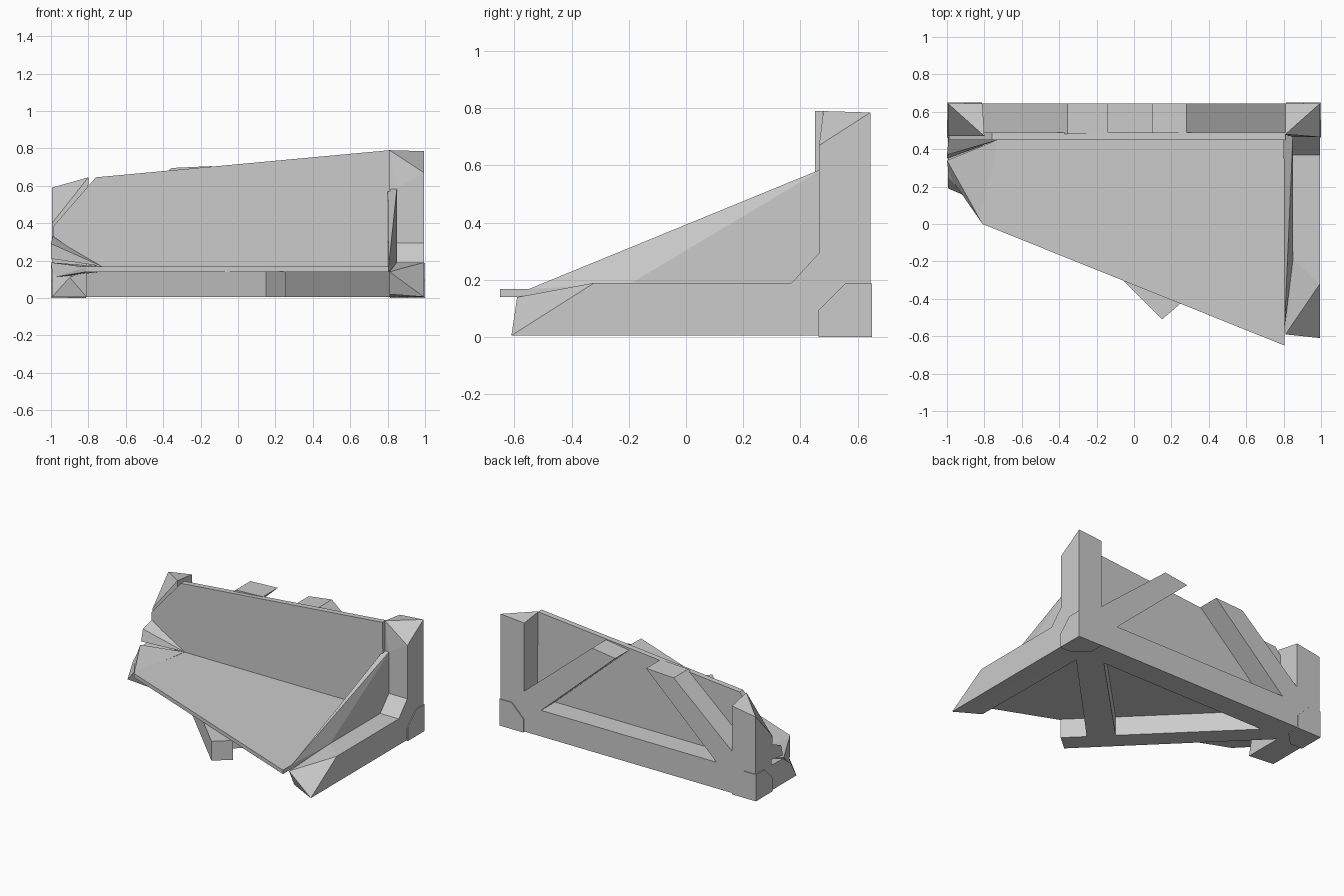
import bpy, bmesh

if "Cube" in bpy.data.objects:
    bpy.data.objects.remove(bpy.data.objects["Cube"])


def finish(name, bm):
    bmesh.ops.recalc_face_normals(bm, faces=bm.faces)
    me = bpy.data.meshes.new(name)
    bm.to_mesh(me)
    bm.free()
    ob = bpy.data.objects.new(name, me)
    bpy.context.collection.objects.link(ob)
    return ob


def prism(name, axis, lo, hi, outline):
    """Extrude a 2D outline along an axis (x: y,z / y: x,z / z: x,y)."""
    def at(p, d):
        c = list(p)
        c.insert("xyz".index(axis), d)
        return c
    bm = bmesh.new()
    f = bm.faces.new([bm.verts.new(at(p, lo)) for p in outline])
    ext = bmesh.ops.extrude_face_region(bm, geom=[f])
    for v in ext["geom"]:
        if isinstance(v, bmesh.types.BMVert):
            v.co["xyz".index(axis)] = hi
    return finish(name, bm)


def hull(name, pts):
    """Convex chunk with broken, slanted ends."""
    bm = bmesh.new()
    for p in pts:
        bm.verts.new(p)
    res = bmesh.ops.convex_hull(bm, input=bm.verts)
    junk = {g for g in res["geom_interior"] + res["geom_unused"]
            if isinstance(g, bmesh.types.BMVert)}
    bmesh.ops.delete(bm, geom=list(junk), context='VERTS')
    bmesh.ops.dissolve_limit(bm, angle_limit=0.01, verts=bm.verts, edges=bm.edges)
    return finish(name, bm)


B = 0.006          # beams sit slightly inside the corner plates
X, Y = 0.994, 0.644

# Bottom beams
prism("back_beam", "y", 0.48, Y, [(-X, B), (X, B), (X, 0.19), (-X, 0.19)])
hull("right_beam", [
    (X, Y, B), (0.81, Y, B), (X, Y, 0.19), (0.81, Y, 0.19),
    (X, -0.61, B), (X, -0.32, 0.19), (0.81, -0.53, 0.02),
    (0.81, -0.59, 0.14), (0.85, -0.19, 0.19)])
hull("left_beam_stub", [
    (-X, Y, B), (-0.81, Y, B), (-X, Y, 0.19), (-0.81, Y, 0.17),
    (-X, 0.19, B), (-0.81, 0.17, B), (-0.9, 0.15, 0.11),
    (-X, 0.25, 0.11), (-X, 0.34, 0.18), (-0.81, 0.2, 0.15)])

# Corner posts with broken tops
hull("right_post", [
    (X, 0.465, B), (0.82, 0.465, B), (X, Y, B), (0.81, Y, B),
    (X, 0.465, 0.67), (0.85, 0.465, 0.59), (0.81, 0.48, 0.79),
    (0.81, Y, 0.77), (X, Y, 0.785)])
hull("left_post", [
    (-X, 0.47, B), (-0.81, 0.47, B), (-X, Y, B), (-0.81, Y, B),
    (-X, 0.47, 0.40), (-0.8, 0.47, 0.645), (-0.81, Y, 0.62), (-X, Y, 0.59)])
prism("right_gusset", "x", 0.82, X, [(0.36, 0.18), (0.47, 0.18), (0.47, 0.30)])

# Wall and floor panels
prism("back_panel", "y", 0.45, 0.49, [
    (-0.76, 0.645), (-0.99, 0.38), (-0.99, 0.33), (-0.73, 0.15),
    (0.82, 0.15), (0.81, 0.79)])
hull("right_panel", [
    (0.85, 0.48, 0.59), (0.85, -0.19, 0.19), (0.85, 0.48, 0.14),
    (0.80, 0.48, 0.58), (0.80, 0.28, 0.47), (0.805, -0.55, 0.168),
    (0.80, 0.48, 0.14), (0.81, -0.5, 0.14)])
prism("floor_panel", "z", 0.14, 0.168, [
    (-0.81, 0.0), (0.805, -0.65), (0.82, 0.49), (-0.74, 0.49), (-0.8, 0.3), (-0.87, 0.1)])

# Torn flaps at the left end
hull("floor_flap", [
    (-0.73, 0.45, 0.17), (-0.81, 0.0, 0.165), (-0.81, 0.0, 0.14), (-0.9, 0.15, 0.12),
    (-0.99, 0.26, 0.11), (-1.0, 0.34, 0.19), (-0.73, 0.45, 0.14)])
hull("wall_flap", [
    (-0.73, 0.45, 0.17), (-0.73, 0.47, 0.17), (-1.0, 0.35, 0.21),
    (-1.0, 0.37, 0.29), (-0.99, 0.47, 0.33), (-0.99, 0.47, 0.22)])

# Diagonal braces on the back
prism("back_brace_right", "y", 0.48, Y, [
    (0.70, 0.17), (0.86, 0.17), (0.81, 0.29), (0.28, 0.735), (0.10, 0.71)])
prism("back_brace_left", "y", 0.48, Y, [
    (-0.71, 0.17), (-0.86, 0.17), (-0.81, 0.30), (-0.355, 0.695), (-0.14, 0.705)])

# Diagonal braces under the floor
prism("floor_brace_long", "z", B, 0.142, [
    (-0.89, 0.53), (0.15, -0.51), (0.255, -0.42), (-0.79, 0.62)])
prism("floor_brace_short", "z", B, 0.142, [
    (0.0, -0.18), (0.13, -0.31), (0.96, 0.55), (0.80, 0.63)])

# Chamfered plates on the outer faces of both bottom corners
S, H = 0.187, 0.095
pent = [(0, 0), (S, 0), (S, H), (H, S), (0, S)]
for side, label in ((1, "right"), (-1, "left")):
    prism(label + "_cap_side", "x", side, side * 0.98,
          [(0.65 - a, b) for a, b in pent])
    prism(label + "_cap_back", "y", 0.65, 0.63,
          [(side * (1 - a), b) for a, b in pent])
    prism(label + "_cap_base", "z", 0.0, 0.02,
          [(side * (1 - a), 0.65 - b) for a, b in pent])
